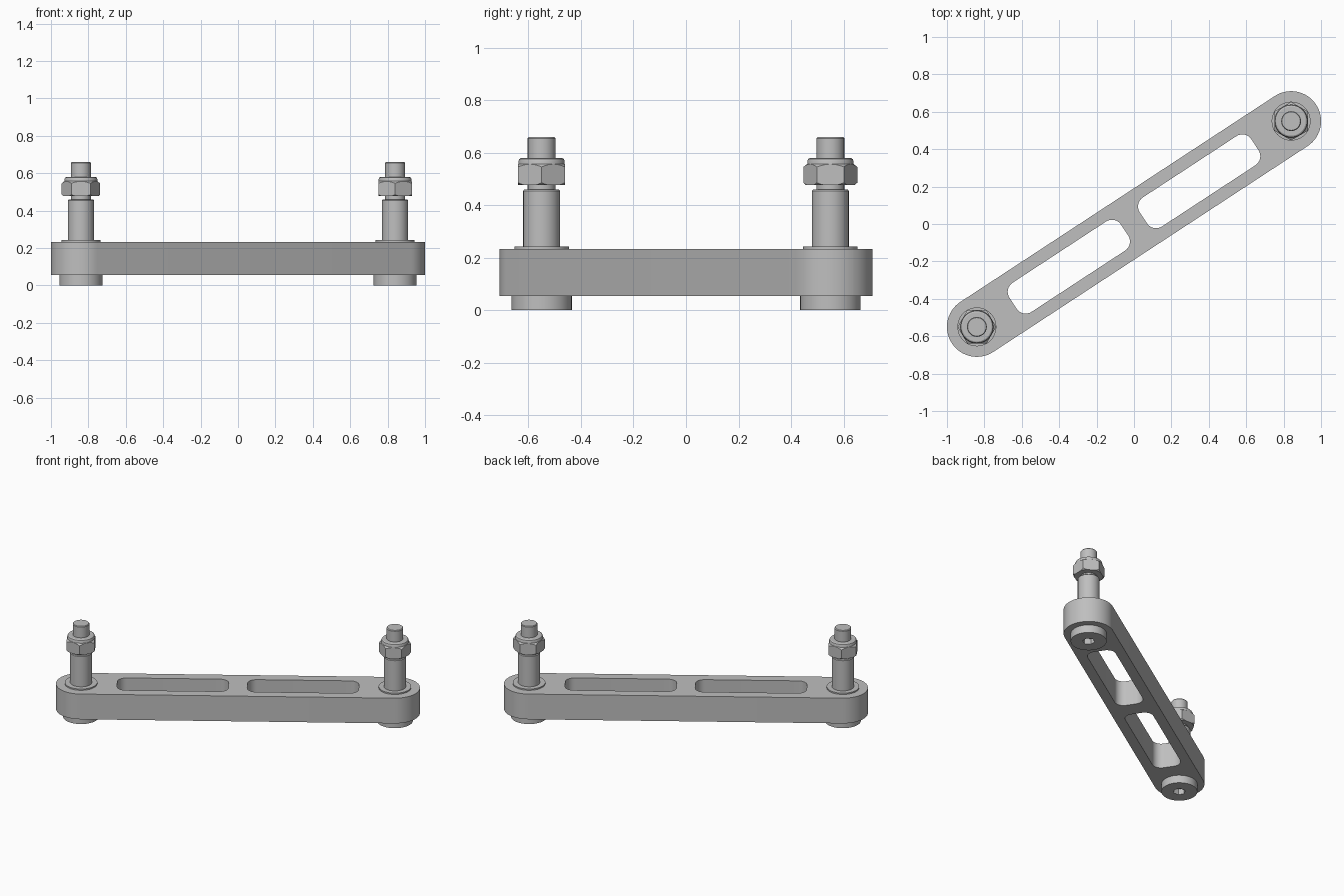
import bpy, bmesh, math
from mathutils import Matrix, Vector

cube = bpy.data.objects.get("Cube")
if cube:
    bpy.data.objects.remove(cube)

PIN = Vector((0.84, 0.55, 0))          # pin axis at the +x end
ANGLE = math.atan2(PIN.y, PIN.x)
HALF = PIN.length
END_R = 0.16
Z0, Z1 = 0.055, 0.233                  # bar underside and top

steel = bpy.data.materials.new("grey steel")
steel.use_nodes = True
GREY = (0.52, 0.52, 0.52, 1)
steel.diffuse_color = GREY
steel.node_tree.nodes["Principled BSDF"].inputs["Base Color"].default_value = GREY


def add_object(name, bm, smooth=True):
    bmesh.ops.recalc_face_normals(bm, faces=bm.faces)
    mesh = bpy.data.meshes.new(name)
    bm.to_mesh(mesh)
    bm.free()
    mesh.materials.append(steel)
    ob = bpy.data.objects.new(name, mesh)
    bpy.context.collection.objects.link(ob)
    if smooth:
        shade(ob)
    return ob


def shade(ob):
    bpy.ops.object.select_all(action='DESELECT')
    ob.select_set(True)
    bpy.context.view_layer.objects.active = ob
    bpy.ops.object.shade_smooth_by_angle(angle=math.radians(25))


def lathe(name, profile, centre, sides=48, turn=0.0, smooth=True):
    """Closed solid from (radius, height) rings around a vertical axis."""
    bm = bmesh.new()
    rings = [[bm.verts.new((centre.x + r * math.cos(turn + math.tau * i / sides),
                            centre.y + r * math.sin(turn + math.tau * i / sides), z))
              for i in range(sides)] for r, z in profile]
    for a, b in zip(rings, rings[1:]):
        for i in range(sides):
            j = (i + 1) % sides
            bm.faces.new((a[i], a[j], b[j], b[i]))
    bm.faces.new(rings[0][::-1])
    bm.faces.new(rings[-1])
    return add_object(name, bm, smooth)


def boolean(ob, cutter, operation):
    mod = ob.modifiers.new("cut", 'BOOLEAN')
    mod.operation, mod.object, mod.solver = operation, cutter, 'EXACT'
    bpy.ops.object.select_all(action='DESELECT')
    ob.select_set(True)
    bpy.context.view_layer.objects.active = ob
    bpy.ops.object.modifier_apply(modifier=mod.name)
    bpy.data.objects.remove(cutter)
    shade(ob)


def rounded_rect(u0, u1, half_v, radius, steps):
    """Outline of a rectangle with round corners, counter-clockwise."""
    pts = []
    corners = [(u1, half_v), (u0, half_v), (u0, -half_v), (u1, -half_v)]
    for k, (u, v) in enumerate(corners):
        cu = u - math.copysign(radius, u - (u0 + u1) / 2)
        cv = v - math.copysign(radius, v)
        for i in range(steps + 1):
            a = math.pi / 2 * (k + i / steps)
            pts.append((cu + radius * math.cos(a), cv + radius * math.sin(a)))
    return pts


# Bar: filled outline with two slots, extruded
curve = bpy.data.curves.new("bar_outline", 'CURVE')
curve.dimensions, curve.fill_mode = '2D', 'BOTH'
curve.extrude = (Z1 - Z0) / 2
outlines = [rounded_rect(-HALF - END_R, HALF + END_R, END_R, END_R - 0.0005, 16)]
outlines += [rounded_rect(min(s * 0.06, s * 0.773), max(s * 0.06, s * 0.773), 0.093, 0.058, 8)
             for s in (-1, 1)]
for pts in outlines:
    spline = curve.splines.new('POLY')
    spline.points.add(len(pts) - 1)
    for p, (u, v) in zip(spline.points, pts):
        p.co = (u, v, 0, 1)
    spline.use_cyclic_u = True
outline = bpy.data.objects.new("bar_outline", curve)
bpy.context.collection.objects.link(outline)
bpy.context.view_layer.update()
solid = bpy.data.meshes.new_from_object(
    outline.evaluated_get(bpy.context.evaluated_depsgraph_get()))
bpy.data.objects.remove(outline)
bm = bmesh.new()
bm.from_mesh(solid)
bmesh.ops.remove_doubles(bm, verts=bm.verts, dist=0.0002)
bm.transform(Matrix.Translation((0, 0, (Z0 + Z1) / 2)) @ Matrix.Rotation(ANGLE, 4, 'Z'))
add_object("link_bar", bm)

# Bolt, flange and lock nut at each end
for side, sign, nut_turn in (("left", 1, math.pi / 2), ("right", -1, 0.0)):
    c = PIN * sign

    head = lathe(side + "_bolt_head", [(0.115, 0), (0.115, Z0 + 0.002)], c)
    socket = lathe("socket_cutter", [(0.04, -0.02), (0.04, 0.04)], c, 6, nut_turn, False)
    boolean(head, socket, 'DIFFERENCE')

    lathe(side + "_flange", [(0.104, Z1 - 0.01), (0.104, 0.242)], c)
    lathe(side + "_bolt_shank",
          [(0.07, Z1), (0.07, 0.455), (0.066, 0.46), (0.053, 0.46),
           (0.053, 0.655), (0.049, 0.66)], c)

    # Hexagon trimmed by a double cone for the chamfered corners
    nut = lathe(side + "_nut", [(0.103, 0.477), (0.103, 0.56)], c, 6, nut_turn, False)
    cone = lathe("nut_trim", [(0.085, 0.47), (0.104, 0.487), (0.104, 0.545),
                              (0.082, 0.562)], c)
    boolean(nut, cone, 'INTERSECT')
    lathe(side + "_nut_collar",
          [(0.088, 0.54), (0.088, 0.568), (0.085, 0.576), (0.078, 0.58)], c)
